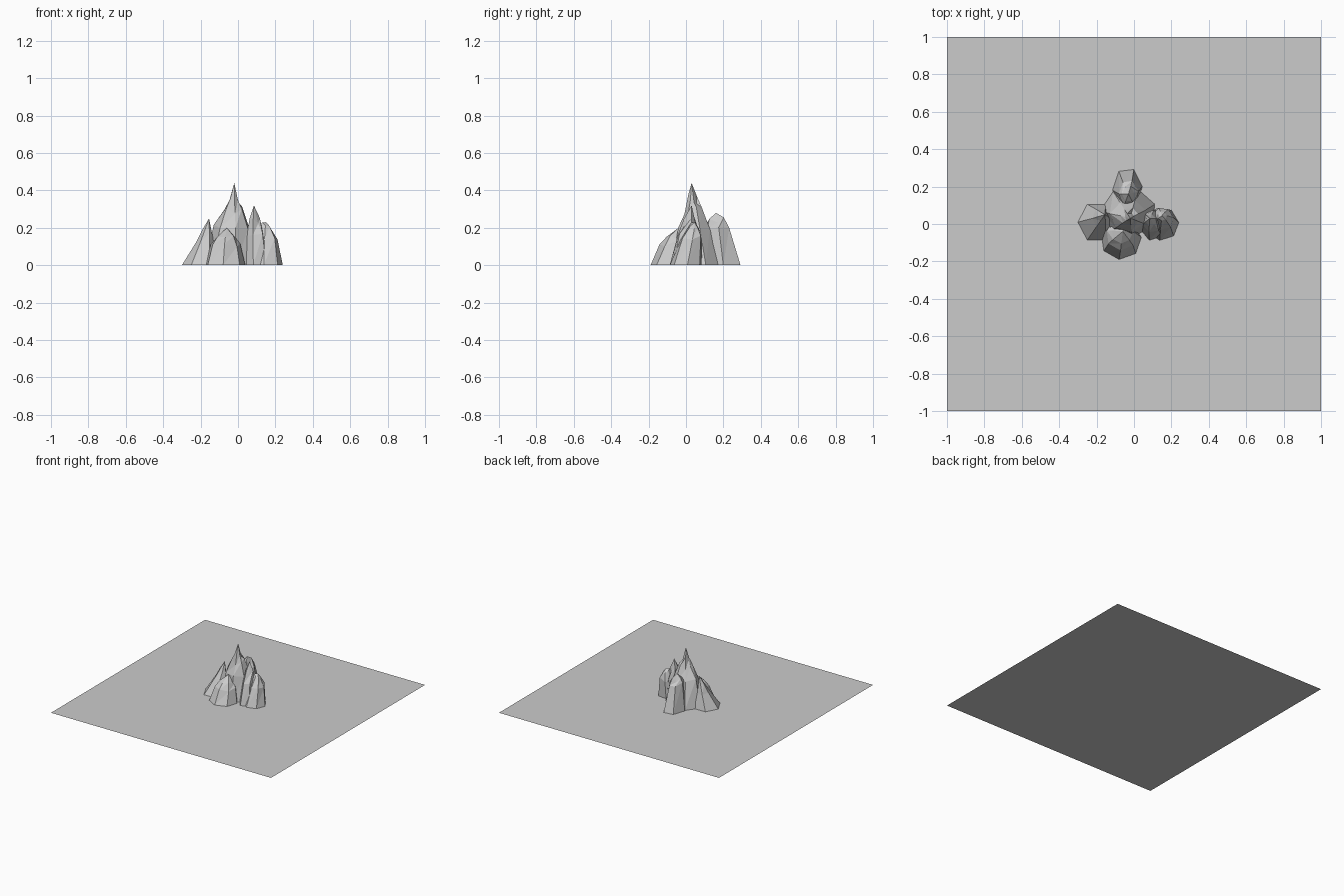
import bpy, bmesh, math, random

if "Cube" in bpy.data.objects:
    bpy.data.objects.remove(bpy.data.objects["Cube"])

random.seed(4)

# flat ground sheet
bpy.ops.mesh.primitive_plane_add(size=2)
bpy.context.object.name = "ground_sheet"


def rock(name, foot, radii, apex, sides, phase, shoulders):
    """Faceted rock: rings of points narrowing from an oval footprint to an apex.
    shoulders holds (height fraction, radius fraction) pairs."""
    bm = bmesh.new()
    bm.verts.new(apex)
    for t, k in [(0, 1)] + shoulders:
        for i in range(sides):
            a = math.radians(phase + 360 * i / sides)
            j = k * random.uniform(.9, 1.07) if t else 1
            x = foot[0] + (apex[0] - foot[0]) * t + radii[0] * j * math.cos(a)
            y = foot[1] + (apex[1] - foot[1]) * t + radii[1] * j * math.sin(a)
            z = apex[2] * t * (random.uniform(.9, 1.06) if t else 1)
            bm.verts.new((x, y, z))
    # side walls join ring to ring, the last ring closes on the apex
    bm.verts.ensure_lookup_table()
    v, last = bm.verts, len(shoulders)
    for r in range(last + 1):
        for i in range(sides):
            a, b = 1 + r * sides + i, 1 + r * sides + (i + 1) % sides
            if r < last:
                bm.faces.new((v[a], v[b], v[b + sides]))
                bm.faces.new((v[a], v[b + sides], v[a + sides]))
            else:
                bm.faces.new((v[a], v[b], v[0]))
    bm.faces.new([v[1 + i] for i in reversed(range(sides))])
    me = bpy.data.meshes.new(name)
    bm.to_mesh(me)
    bm.free()
    ob = bpy.data.objects.new(name, me)
    bpy.context.collection.objects.link(ob)
    return ob


# tall central spire, then the smaller rocks leaning on it
body = rock("rock_cluster", (-.03, .06), (.15, .135), (-.02, .03, .44), 7, 20,
            [(.48, .66), (.68, .34), (.82, .17)])
parts = [
    rock("left_rock", (-.2, .01), (.1, .11), (-.155, .05, .25), 6, 0, [(.5, .5), (.75, .25)]),
    rock("right_peak", (.1, -.005), (.07, .085), (.085, .03, .32), 6, 15, [(.5, .75), (.75, .4)]),
    rock("right_rock", (.15, 0), (.09, .088), (.15, .045, .23), 7, 5, [(.65, .7), (.94, .3)]),
    rock("back_rock", (-.035, .19), (.08, .112), (-.03, .16, .28), 6, 5, [(.74, .66), (.88, .4)]),
    rock("front_rock", (-.07, -.085), (.11, .105), (-.06, -.04, .2), 7, -95, [(.55, .75), (.75, .5)]),
]

# fuse all rocks into one shell
for p in parts:
    m = body.modifiers.new(p.name, 'BOOLEAN')
    m.operation = 'UNION'
    m.solver = 'EXACT'
    m.object = p
bpy.context.view_layer.objects.active = body
for m in list(body.modifiers):
    bpy.ops.object.modifier_apply(modifier=m.name)
for p in parts:
    bpy.data.objects.remove(p)

# drop the hidden underside
bm = bmesh.new()
bm.from_mesh(body.data)
under = [f for f in bm.faces if all(abs(w.co.z) < 1e-4 for w in f.verts)]
bmesh.ops.delete(bm, geom=under, context='FACES')
bm.to_mesh(body.data)
bm.free()
